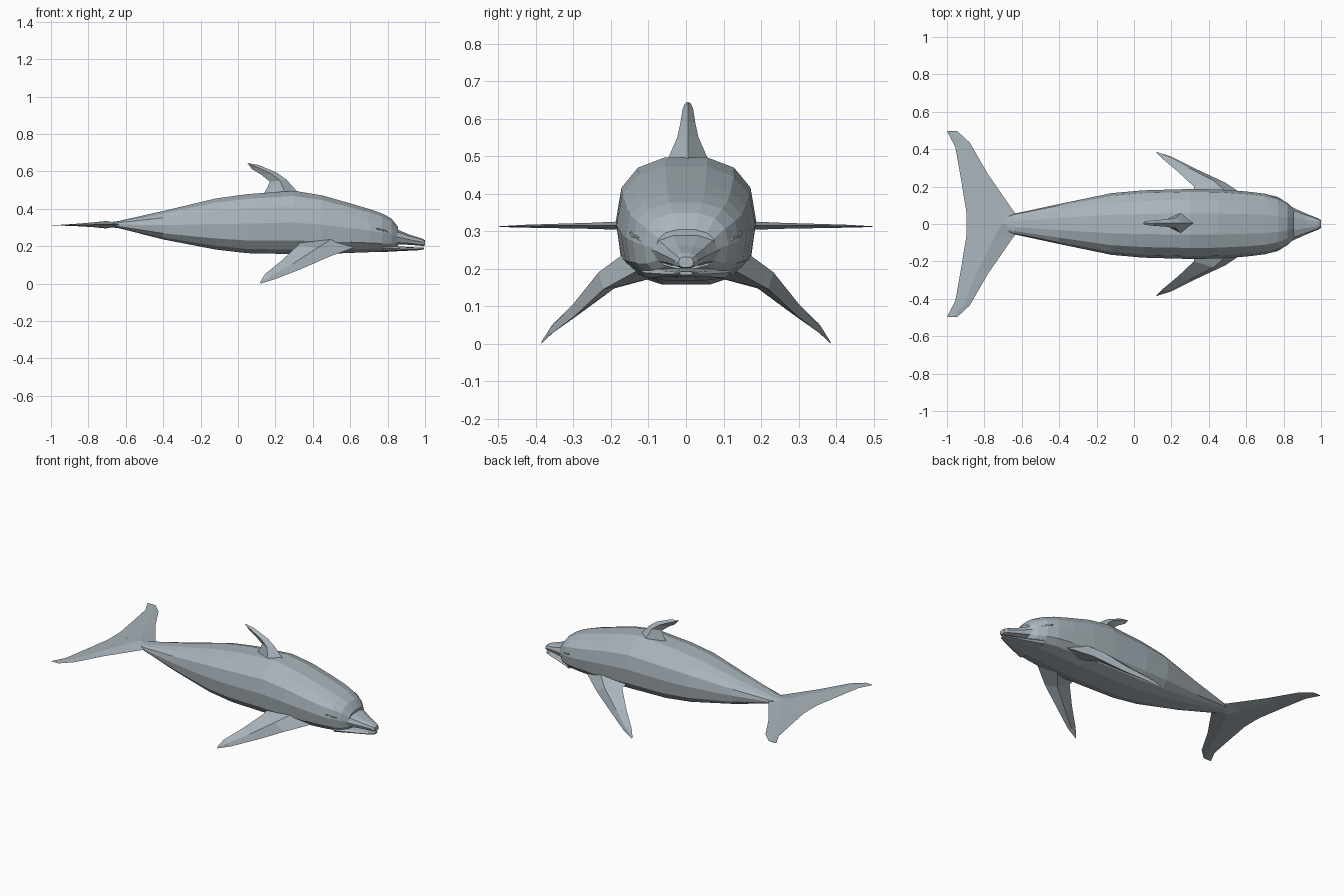
import bpy
import bmesh
from math import sin, cos, pi, copysign
from mathutils import Vector

cube = bpy.data.objects.get("Cube")
if cube:
    bpy.data.objects.remove(cube, do_unlink=True)

skin = bpy.data.materials.new("blue grey skin")
skin.use_nodes = True
colour = (0.40, 0.46, 0.50, 1)
skin.diffuse_color = colour
skin.node_tree.nodes["Principled BSDF"].inputs["Base Color"].default_value = colour


def finish(name, bm):
    """Turn a bmesh into a flat shaded object with the skin colour."""
    bmesh.ops.remove_doubles(bm, verts=bm.verts, dist=0.0005)
    bmesh.ops.recalc_face_normals(bm, faces=bm.faces)
    mesh = bpy.data.meshes.new(name)
    bm.to_mesh(mesh)
    bm.free()
    mesh.materials.append(skin)
    obj = bpy.data.objects.new(name, mesh)
    bpy.context.collection.objects.link(obj)
    return obj


def skin_rings(name, rings):
    """Bridge equal rings of points and cap both ends."""
    bm = bmesh.new()
    loops = [[bm.verts.new(p) for p in ring] for ring in rings]
    n = len(loops[0])
    for a, b in zip(loops, loops[1:]):
        for i in range(n):
            j = (i + 1) % n
            bm.faces.new((a[i], a[j], b[j], b[i]))
    bm.faces.new(loops[0])
    bm.faces.new(loops[-1])
    return finish(name, bm)


def loft(name, stations, sides=14, upper=0.8, lower=0.7):
    """Rounded box sections given as x, bottom, top, half width."""
    rings = []
    for x, low, high, half in stations:
        ring = []
        for i in range(sides):
            a = 2 * pi * i / sides
            e = upper if sin(a) >= 0 else lower
            y = copysign(abs(cos(a)) ** e, cos(a)) * half
            z = copysign(abs(sin(a)) ** e, sin(a)) * (high - low) / 2
            ring.append((x, y, (low + high) / 2 + z))
        rings.append(ring)
    return skin_rings(name, rings)


def fin(name, sections, side=1):
    """Tapered blade; each section is leading point, trailing point, half thickness."""
    span = Vector(sections[-1][0]) - Vector(sections[0][0])
    chord = Vector(sections[0][1]) - Vector(sections[0][0])
    normal = span.cross(chord).normalized()
    rings = []
    for lead, trail, thick in sections:
        lead, trail = Vector(lead), Vector(trail)
        ridge = lead.lerp(trail, 0.4)
        ring = [lead, ridge + normal * thick, trail, ridge - normal * thick]
        rings.append([(p.x, p.y * side, p.z) for p in ring])
    return skin_rings(name, rings)


# Body from tail stock to melon
loft("body", [
    (-0.72, 0.305, 0.325, 0.025), (-0.64, 0.297, 0.335, 0.055),
    (-0.40, 0.235, 0.39, 0.107), (-0.12, 0.18, 0.458, 0.165),
    (0.05, 0.16, 0.482, 0.18), (0.30, 0.155, 0.50, 0.187),
    (0.45, 0.155, 0.475, 0.185), (0.60, 0.162, 0.432, 0.174),
    (0.70, 0.166, 0.402, 0.162), (0.77, 0.168, 0.378, 0.142),
    (0.82, 0.175, 0.35, 0.113), (0.855, 0.20, 0.305, 0.08)])

# Beak with a narrow mouth gap
loft("upper_beak", [
    (0.79, 0.205, 0.31, 0.118), (0.86, 0.207, 0.288, 0.083),
    (0.92, 0.207, 0.262, 0.056), (0.985, 0.201, 0.242, 0.03),
    (1.0, 0.203, 0.232, 0.02)], sides=10)
loft("lower_jaw", [
    (0.77, 0.168, 0.212, 0.12), (0.87, 0.174, 0.199, 0.075),
    (0.96, 0.178, 0.194, 0.036), (0.995, 0.183, 0.193, 0.018)], sides=10)

# Dorsal fin swept backwards
fin("dorsal_fin", [
    ((0.36, 0.005, 0.46), (0.12, 0.005, 0.46), 0.065),
    ((0.31, 0.005, 0.50), (0.15, 0.005, 0.50), 0.05),
    ((0.26, 0.005, 0.555), (0.17, 0.005, 0.545), 0.028),
    ((0.21, 0.005, 0.592), (0.125, 0.005, 0.582), 0.02),
    ((0.11, 0.005, 0.635), (0.075, 0.005, 0.612), 0.014),
    ((0.05, 0.005, 0.645), (0.06, 0.005, 0.632), 0.008)])

for label, side in (("left", 1), ("right", -1)):
    # Flippers reaching out, down and back
    fin(label + "_flipper", [
        ((0.64, 0.12, 0.20), (0.32, 0.12, 0.23), 0.05),
        ((0.49, 0.22, 0.145), (0.32, 0.20, 0.205), 0.03),
        ((0.33, 0.295, 0.075), (0.235, 0.28, 0.125), 0.016),
        ((0.20, 0.36, 0.025), (0.145, 0.355, 0.052), 0.007),
        ((0.12, 0.385, 0.0), (0.12, 0.38, 0.012), 0.002)], side)

    # Tail flukes
    fin(label + "_fluke", [
        ((-0.58, 0, 0.316), (-0.895, 0, 0.314), 0.02),
        ((-0.645, 0.07, 0.316), (-0.897, 0.07, 0.314), 0.015),
        ((-0.78, 0.265, 0.315), (-0.925, 0.24, 0.313), 0.008),
        ((-0.878, 0.435, 0.314), (-0.955, 0.41, 0.312), 0.004),
        ((-0.945, 0.497, 0.312), (-1.0, 0.497, 0.312), 0.001)], side)

    # Eye under a sloping lid
    for part, centre, size in (
            ("eye", (0.768, 0.131, 0.272), (0.02, 0.012, 0.011)),
            ("eyelid", (0.775, 0.128, 0.285), (0.045, 0.014, 0.007))):
        bm = bmesh.new()
        bmesh.ops.create_icosphere(bm, subdivisions=1, radius=1)
        for v in bm.verts:
            x, y, z = v.co.x * size[0], v.co.y * size[1], v.co.z * size[2]
            v.co = (centre[0] + x, side * (centre[1] + y - 0.5 * x),
                    centre[2] + z - 0.3 * x)
        finish(label + "_" + part, bm)
